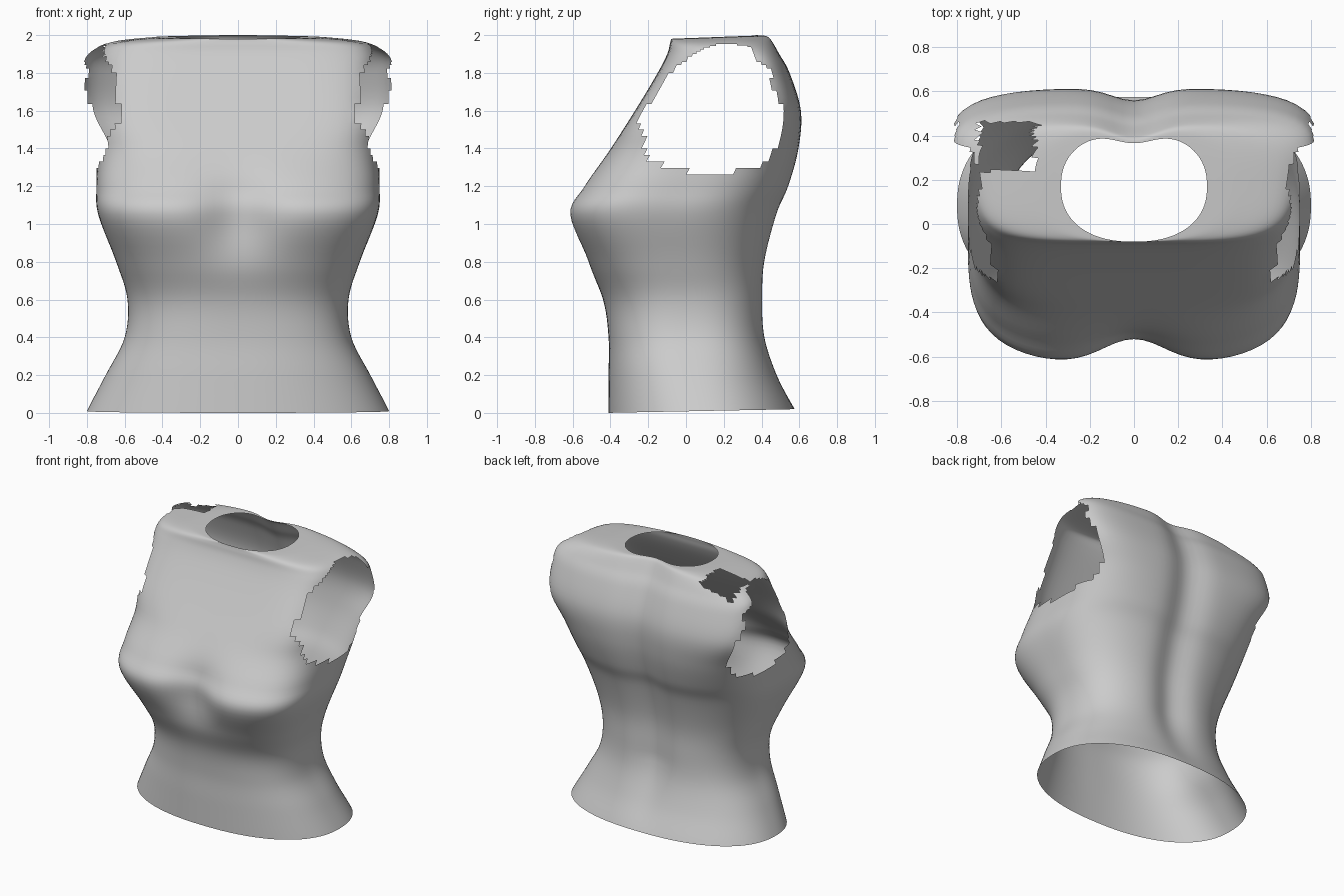
import bpy
import bmesh
import math

# remove the default object
cube = bpy.data.objects.get("Cube")
if cube:
    bpy.data.objects.remove(cube, do_unlink=True)

COLUMNS = 112
STEPS = 6

# cross-sections from hem to neckline:
# height, half width, front y, back y, front squareness, back squareness, widening to the back
SECTIONS = [
    (0, .8, -.41, .575, 2.3, 2.3, 0),
    (.2, .7, -.41, .49, 2.4, 2.4, 0),
    (.4, .6, -.41, .43, 2.6, 2.6, 0),
    (.6, .585, -.44, .42, 2.6, 2.6, 0),
    (.8, .645, -.53, .43, 2.8, 2.6, 0),
    (1.05, .74, -.63, .49, 3.4, 2.7, 0),
    (1.2, .75, -.55, .55, 3.4, 3, 0),
    (1.4, .75, -.4, .6, 4, 3.5, .05),
    (1.6, .78, -.27, .61, 7, 4, .14),
    (1.8, .78, -.15, .55, 6, 4, .14),
    (1.9, .76, -.1, .495, 5, 4, .12),
    (1.96, .67, -.085, .46, 4, 3.5, .05),
    (1.985, .48, -.08, .44, 3, 3, 0),
    (1.99, .33, -.08, .42, 2.3, 2.3, 0),
]

# armhole outline seen from the side (y, z)
ARMHOLE = [
    (.05, 1.27), (.25, 1.28), (.43, 1.32), (.5, 1.45), (.51, 1.63),
    (.45, 1.73), (.45, 1.82), (.36, 1.87), (.34, 1.94), (.2, 1.957),
    (.1, 1.93), (0, 1.87), (-.1, 1.79), (-.18, 1.66), (-.25, 1.55),
    (-.21, 1.47), (-.23, 1.37), (-.1, 1.31),
]


def bump(value, centre, width):
    return math.exp(-((value - centre) / width) ** 2)


def spline(a, b, c, d, t):
    """Smooth curve through b and c."""
    return b + .5 * t * (c - a + t * (2 * a - 5 * b + 4 * c - d + t * (3 * (b - c) + d - a)))


def smooth_sections():
    last = len(SECTIONS) - 1
    for i in range(last):
        rows = [SECTIONS[min(max(i + o, 0), last)] for o in (-1, 0, 1, 2)]
        for s in range(STEPS):
            yield [spline(*values, s / STEPS) for values in zip(*rows)]
    yield SECTIONS[last]


def surface_point(section, angle):
    z, width, front, back, front_n, back_n, widen = section
    c, s = math.cos(angle), math.sin(angle)
    n = front_n if s < 0 else back_n
    r = (abs(c) ** n + abs(s) ** n) ** (-1 / n)
    u, v = r * c, r * s
    x = width * u * (1 + widen * v)
    y = (front + back) / 2 + v * (back - front) / 2
    # hollow between the bust and along the spine
    if s < 0:
        y += .11 * bump(x, 0, .2) * bump(z, 1.05, .2) * -s
    else:
        y -= .055 * bump(x, 0, .14) * s * min(1, z * 2)
    # hem lifts at the back, neckline dips at the front
    z += .01 * (1 + s) * bump(z, 0, .15) + .01 * s * bump(z, 2, .06)
    return x, y, z


def inside(y, z, outline):
    hit = False
    for (ay, az), (by, bz) in zip(outline, outline[1:] + outline[:1]):
        if (az > z) != (bz > z) and y < ay + (z - az) * (by - ay) / (bz - az):
            hit = not hit
    return hit


def is_opening(p):
    if abs(p.x) > .4 and inside(p.y, p.z, ARMHOLE):
        return True
    # tear on the right shoulder
    return -.7 < p.x < -.45 and .24 < p.y < .46 and p.z > 1.88


# loft the fabric shell
bm = bmesh.new()
rings = [[bm.verts.new(surface_point(sec, math.tau * k / COLUMNS)) for k in range(COLUMNS)]
         for sec in smooth_sections()]
for low, high in zip(rings, rings[1:]):
    for k in range(COLUMNS):
        j = (k + 1) % COLUMNS
        bm.faces.new((low[k], low[j], high[j], high[k]))

# open the armholes
holes = [f for f in bm.faces if is_opening(f.calc_center_median())]
bmesh.ops.delete(bm, geom=holes, context='FACES')
for face in bm.faces:
    face.smooth = True

mesh = bpy.data.meshes.new("sleeveless_top")
bm.to_mesh(mesh)
bm.free()
top = bpy.data.objects.new("sleeveless_top", mesh)
bpy.context.collection.objects.link(top)

# plain grey fabric
fabric = bpy.data.materials.new("grey_fabric")
fabric.use_nodes = True
grey = (.6, .6, .6, 1)
fabric.diffuse_color = grey
fabric.node_tree.nodes["Principled BSDF"].inputs["Base Color"].default_value = grey
mesh.materials.append(fabric)
